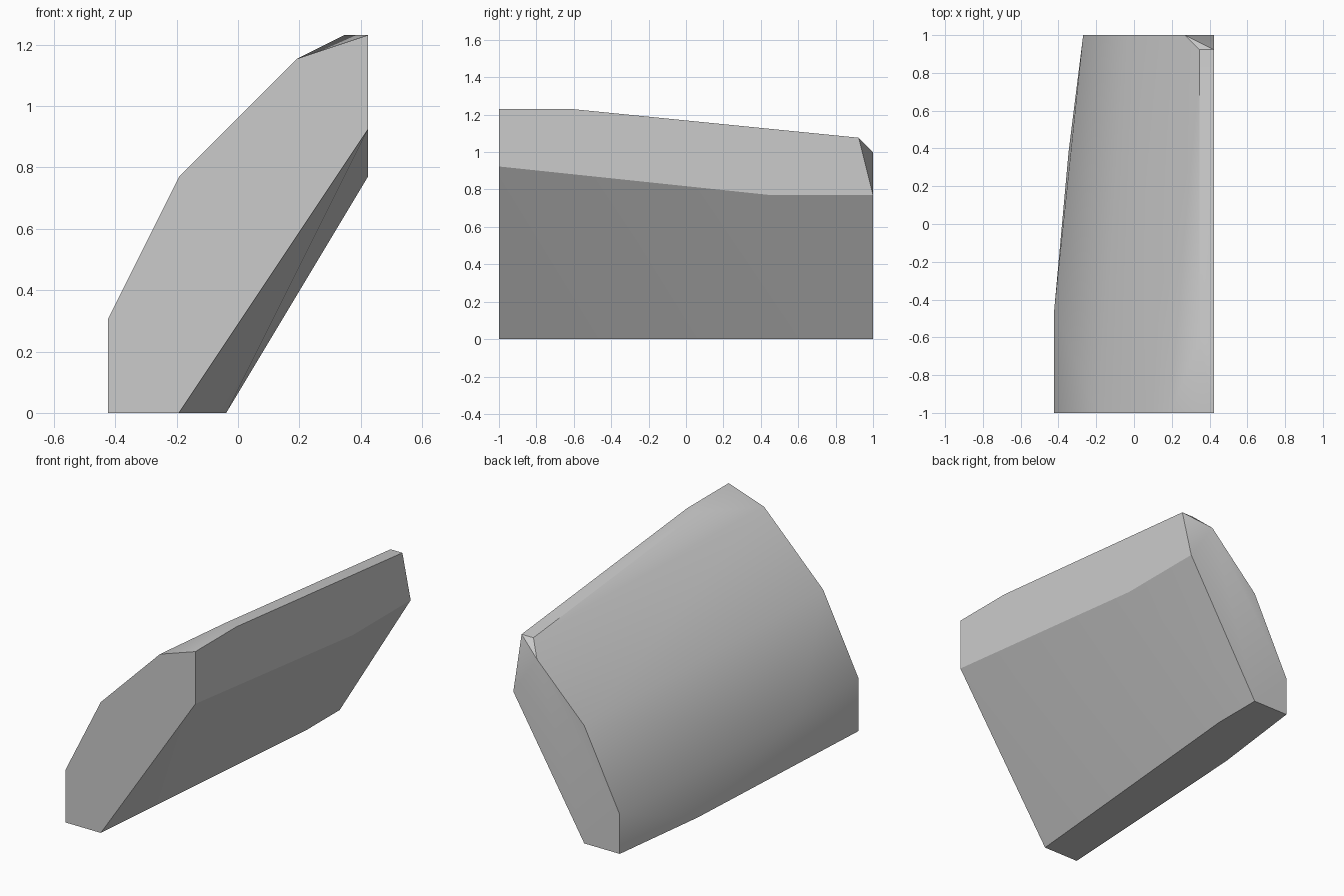
import bpy, bmesh, math

cube = bpy.data.objects.get("Cube")
if cube:
    bpy.data.objects.remove(cube, do_unlink=True)

UNIT = 1 / 13  # the block sits on a regular grid

# Front and back end profiles (x, z), in grid units
front = [(0, 0), (0, 4), (3, 10), (8, 15), (11, 16), (11, 12), (3, 0)]
back = [(2, 0), (2, 3), (5, 9), (9, 13), (11, 10), (5, 0)]

# Points where the long edges bend (x, y, z)
bends = [
    (1, 5, 0), (5, 9, 0),            # bottom edges
    (0, -6, 4), (11, 6, 10),         # outer and inner side edges
    (10, -8, 16), (11, -8, 16),      # front end of the top strip
    (10, 12, 14), (11, 12, 14),      # back end of the top strip
]
points = [(x, -13, z) for x, z in front] + [(x, 13, z) for x, z in back] + bends

# Wrap the profiles in one convex shell
bm = bmesh.new()
for x, y, z in points:
    bm.verts.new(((x - 5.5) * UNIT, y * UNIT, z * UNIT))
bmesh.ops.convex_hull(bm, input=bm.verts[:])
bmesh.ops.dissolve_limit(bm, angle_limit=math.radians(0.5),
                         verts=bm.verts[:], edges=bm.edges[:])
bmesh.ops.recalc_face_normals(bm, faces=bm.faces[:])
mesh = bpy.data.meshes.new("sloped_block")
bm.to_mesh(mesh)
bm.free()

# Plain grey
grey = bpy.data.materials.new("plain_grey")
grey.use_nodes = True
colour = (0.6, 0.6, 0.6, 1)
grey.diffuse_color = colour
grey.node_tree.nodes["Principled BSDF"].inputs["Base Color"].default_value = colour
mesh.materials.append(grey)

block = bpy.data.objects.new("sloped_block", mesh)
bpy.context.collection.objects.link(block)
bpy.context.view_layer.objects.active = block
block.select_set(True)
bpy.ops.object.shade_smooth_by_angle(angle=math.radians(30))
